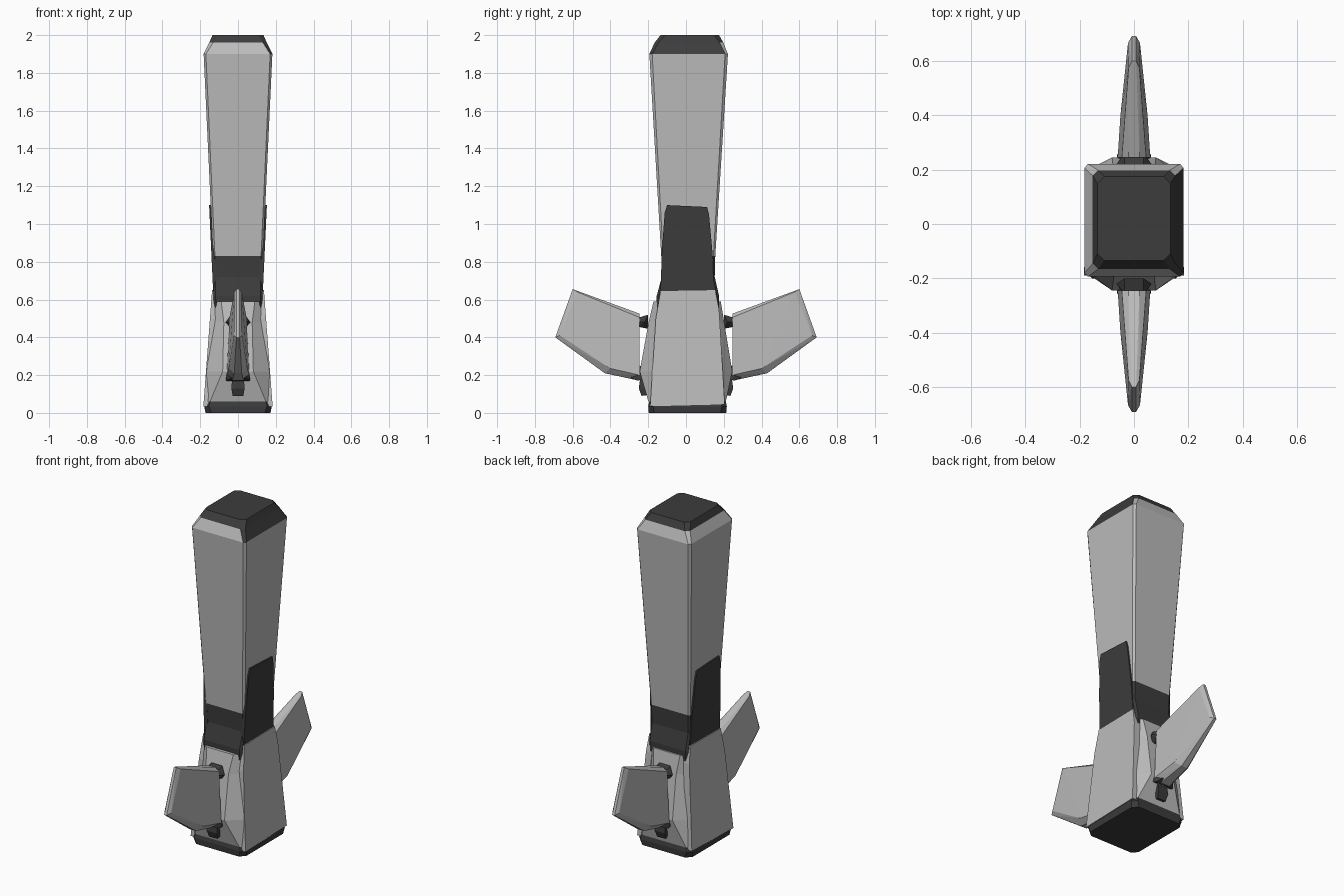
import bpy, bmesh

dark = bpy.data.materials.new("dark_grey")
dark.diffuse_color = (0.045, 0.045, 0.045, 1)
light = bpy.data.materials.new("light_grey")
light.diffuse_color = (0.5, 0.5, 0.5, 1)


def finish(bm, name, mats):
    bmesh.ops.recalc_face_normals(bm, faces=bm.faces[:])
    me = bpy.data.meshes.new(name)
    bm.to_mesh(me)
    bm.free()
    for m in mats:
        me.materials.append(m)
    ob = bpy.data.objects.new(name, me)
    bpy.context.collection.objects.link(ob)
    return ob


def loft(name, rings, mats, dark_side=None):
    """Chamfered-box sections (z, half x, half y, y centre, chamfer x, chamfer y).
    Sides run +x, corner, +y, corner, -x, corner, -y, corner."""
    bm = bmesh.new()
    loops = []
    for z, hx, hy, yc, cx, cy in rings:
        pts = [(hx, cy - hy), (hx, hy - cy), (hx - cx, hy), (cx - hx, hy),
               (-hx, hy - cy), (-hx, cy - hy), (cx - hx, -hy), (hx - cx, -hy)]
        loops.append([bm.verts.new((x, y + yc, z)) for x, y in pts])
    for r in range(len(loops) - 1):
        a, b = loops[r], loops[r + 1]
        for i in range(8):
            j = (i + 1) % 8
            f = bm.faces.new((a[i], a[j], b[j], b[i]))
            if dark_side:
                f.material_index = 1 if dark_side(r, i) else 0
    for lp in (loops[0], loops[-1]):
        f = bm.faces.new(lp)
        if dark_side:
            f.material_index = 1
    return finish(bm, name, mats)


def hull(name, pts, mat):
    bm = bmesh.new()
    for p in pts:
        bm.verts.new(p)
    out = bmesh.ops.convex_hull(bm, input=bm.verts[:])
    loose = [v for v in bm.verts if not v.link_faces]
    bmesh.ops.delete(bm, geom=loose, context='VERTS')
    bmesh.ops.dissolve_limit(bm, angle_limit=0.02, verts=bm.verts[:], edges=bm.edges[:])
    return finish(bm, name, [mat])


# Upper shaft, widening upward
loft("shaft", [(0.83, 0.132, 0.143, 0.012, 0.01, 0.01),
               (1.9, 0.182, 0.208, 0.014, 0.012, 0.015)], [light])

# Sloped cap: light rim on front, back and left; dark elsewhere
loft("cap", [(1.9, 0.182, 0.208, 0.014, 0.012, 0.015),
             (1.96, 0.152, 0.182, 0.016, 0.02, 0.02),
             (2.0, 0.135, 0.155, 0.02, 0.025, 0.025)], [light, dark],
     lambda r, i: r == 1 or i in (0, 7))

# Dark waist between shaft and foot
loft("waist", [(0.4, 0.128, 0.162, 0.008, 0.012, 0.012),
               (0.62, 0.13, 0.165, 0.01, 0.012, 0.012),
               (0.72, 0.13, 0.14, 0.012, 0.01, 0.01),
               (0.83, 0.132, 0.143, 0.012, 0.01, 0.01)], [dark])

# Foot body with bulging front and back, and its dark base
loft("foot_body", [(0.06, 0.178, 0.205, 0.006, 0.03, 0.03),
                   (0.22, 0.166, 0.245, 0.0, 0.085, 0.065),
                   (0.48, 0.145, 0.2, 0.002, 0.07, 0.055),
                   (0.59, 0.134, 0.178, 0.006, 0.045, 0.035)], [light])
loft("base", [(0.0, 0.172, 0.205, 0.008, 0.03, 0.03),
              (0.035, 0.179, 0.208, 0.008, 0.025, 0.025),
              (0.075, 0.172, 0.2, 0.008, 0.03, 0.03)], [dark])

# Side plates of the foot and the dark panels above them
for s, side in ((1, "right"), (-1, "left")):
    plate = [(-0.19, 0.035), (0.205, 0.045), (0.175, 0.55),
             (0.155, 0.65), (-0.135, 0.645), (-0.16, 0.5)]
    hull(side + "_foot_plate",
         [(s * (0.186 - 0.075 * z - d), y, z) for y, z in plate for d in (0, 0.04)], light)
    panel = [(-0.135, 0.64), (0.148, 0.64), (0.14, 0.85), (0.122, 1.05), (0.112, 1.09),
             (-0.1, 1.1), (-0.113, 1.06), (-0.128, 0.85)]
    hull(side + "_dark_panel",
         [(s * (0.128 + 0.0467 * (z - 0.65) - d), y, z) for y, z in panel
          for d in (-0.004, 0.02)], dark)

# Fins front and back: (y, z, half thickness) of the flat faces, then the thin rim
FIN = [(0.245, 0.505, 0.045), (0.575, 0.64, 0.02), (0.668, 0.41, 0.022),
       (0.4, 0.235, 0.05), (0.245, 0.2, 0.06),
       (0.245, 0.525, 0.02), (0.6, 0.655, 0.008), (0.692, 0.4, 0.008),
       (0.43, 0.21, 0.02), (0.245, 0.17, 0.03)]
UPPER = [(0.2, 0.52, 0.035), (0.2, 0.445, 0.035), (0.22, 0.48, 0.065),
         (0.25, 0.505, 0.035), (0.25, 0.455, 0.03), (0.3, 0.485, 0.01)]
LOWER = [(0.19, 0.2, 0.065), (0.245, 0.25, 0.055), (0.255, 0.17, 0.062), (0.3, 0.19, 0.03)]
PEG = [(0.18, 0.13, 0.033), (0.2, 0.095, 0.025), (0.235, 0.09, 0.028),
       (0.25, 0.13, 0.035), (0.24, 0.2, 0.03)]
for s, side in ((-1, "front"), (1, "back")):
    for name, prof, mat in (("fin", FIN, light), ("upper_hinge", UPPER, dark),
                            ("lower_hinge", LOWER, dark), ("hinge_peg", PEG, dark)):
        hull(side + "_" + name,
             [(k * t, s * y, z) for y, z, t in prof for k in (-1, 1)], mat)
